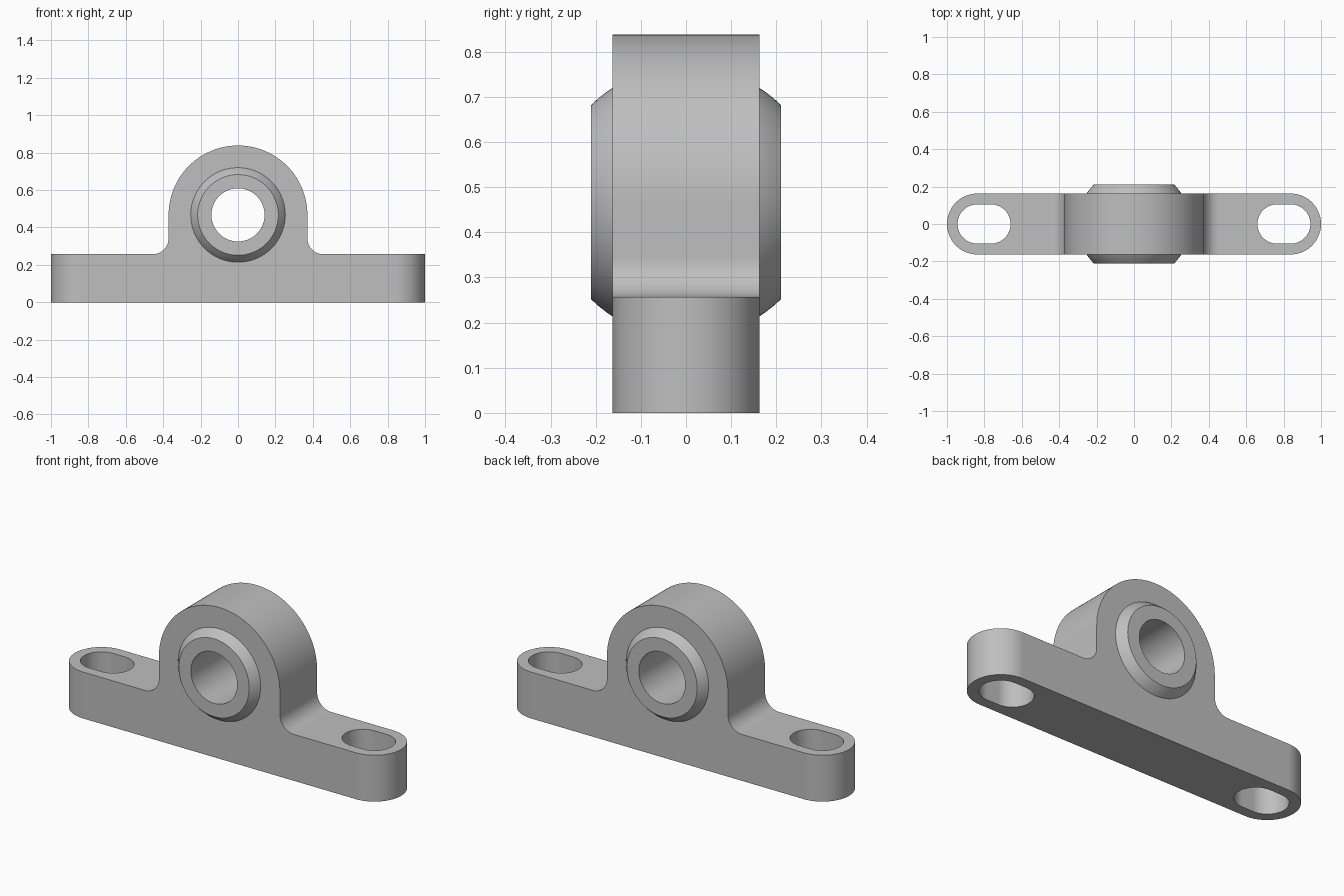
import bpy, bmesh
from math import sin, cos, pi, radians, sqrt
from mathutils import Matrix, Vector

if "Cube" in bpy.data.objects:
    bpy.data.objects.remove(bpy.data.objects["Cube"], do_unlink=True)

# Main dimensions
HALF_DEPTH = 0.163      # half thickness of the body
BASE_TOP = 0.257        # height of the feet
AXIS_Z = 0.467          # height of the bearing axis
HOUSING_R = 0.371
FILLET_R = 0.085
BALL_R = 0.301
BALL_HALF = 0.21        # half width of the ball between its flat ends
BORE_R = 0.142

grey = bpy.data.materials.new("machined grey")
grey.use_nodes = True
colour = (0.52, 0.52, 0.52, 1)
grey.diffuse_color = colour
grey.node_tree.nodes["Principled BSDF"].inputs["Base Color"].default_value = colour


def arc(cx, cy, r, start, end, steps):
    angles = [radians(start + (end - start) * i / steps) for i in range(steps + 1)]
    return [(cx + r * cos(a), cy + r * sin(a)) for a in angles]


def finish_mesh(name, bm):
    bmesh.ops.recalc_face_normals(bm, faces=bm.faces)
    mesh = bpy.data.meshes.new(name)
    bm.to_mesh(mesh)
    bm.free()
    mesh.materials.append(grey)
    obj = bpy.data.objects.new(name, mesh)
    bpy.context.collection.objects.link(obj)
    return obj


def prism(name, outline, low, high, upright):
    """Extrude an outline along z when upright, otherwise along y."""
    bm = bmesh.new()
    place = (lambda a, b: (a, b, low)) if upright else (lambda a, b: (a, low, b))
    face = bm.faces.new([bm.verts.new(place(a, b)) for a, b in outline])
    moved = bmesh.ops.extrude_face_region(bm, geom=[face])["geom"]
    shift = Vector((0, 0, high - low) if upright else (0, high - low, 0))
    bmesh.ops.translate(bm, vec=shift, verts=[v for v in moved if isinstance(v, bmesh.types.BMVert)])
    return finish_mesh(name, bm)


def stadium(x0, x1, r):
    return arc(x1, 0, r, -90, 90, 32) + arc(x0, 0, r, 90, 270, 32)


def activate(obj):
    bpy.ops.object.select_all(action='DESELECT')
    obj.select_set(True)
    bpy.context.view_layer.objects.active = obj


def cut(obj, tool, operation):
    tool.hide_render = True
    mod = obj.modifiers.new("cut", 'BOOLEAN')
    mod.object, mod.operation, mod.solver = tool, operation, 'EXACT'
    activate(obj)
    bpy.ops.object.modifier_apply(modifier=mod.name)
    bpy.data.objects.remove(tool, do_unlink=True)


def smooth(obj):
    activate(obj)
    bpy.ops.object.shade_smooth_by_angle(angle=radians(25))
    mod = obj.modifiers.new("even shading", 'WEIGHTED_NORMAL')
    mod.keep_sharp = True


# Pillow block body: filleted front outline, mirrored about the middle
half = [(1.1, 0), (1.1, BASE_TOP)]
half += arc(HOUSING_R + FILLET_R, BASE_TOP + FILLET_R, FILLET_R, 270, 180, 14)
half += arc(0, AXIS_Z, HOUSING_R, 0, 90, 40)
outline = half + [(-x, z) for x, z in reversed(half[:-1])]
body = prism("bearing_housing", outline, -0.25, 0.25, False)

# Rounded ends of the feet
end_x = 1 - HALF_DEPTH
cut(body, prism("end_shape", stadium(-end_x, end_x, HALF_DEPTH), -0.1, 1, True), 'INTERSECT')

# Mounting slots in both feet
for side in (-1, 1):
    inner, outer = sorted((side * 0.765, side * 0.838))
    cut(body, prism("slot_shape", stadium(inner, outer, 0.105), -0.1, 0.5, True), 'DIFFERENCE')

# Seat for the ball
cut(body, prism("seat_shape", arc(0, AXIS_Z, 0.25, 0, 356.25, 95), -0.3, 0.3, False), 'DIFFERENCE')
smooth(body)

# Bored spherical bearing, turned around the front-to-back axis
profile = [(BORE_R, -BALL_HALF)]
for i in range(25):
    y = -BALL_HALF + 2 * BALL_HALF * i / 24
    profile.append((sqrt(BALL_R ** 2 - y ** 2), y))
profile.append((BORE_R, BALL_HALF))
bm = bmesh.new()
ring = [bm.verts.new((r, y, 0)) for r, y in profile]
edges = [bm.edges.new((a, b)) for a, b in zip(ring, ring[1:] + ring[:1])]
bmesh.ops.spin(bm, geom=ring + edges, cent=(0, 0, 0), axis=(0, 1, 0),
               angle=2 * pi, steps=96, use_duplicate=False)
bmesh.ops.remove_doubles(bm, verts=bm.verts, dist=0.0001)
bmesh.ops.transform(bm, matrix=Matrix.Translation((0, 0, AXIS_Z)), verts=bm.verts)
ball = finish_mesh("bearing_ball", bm)
smooth(ball)
